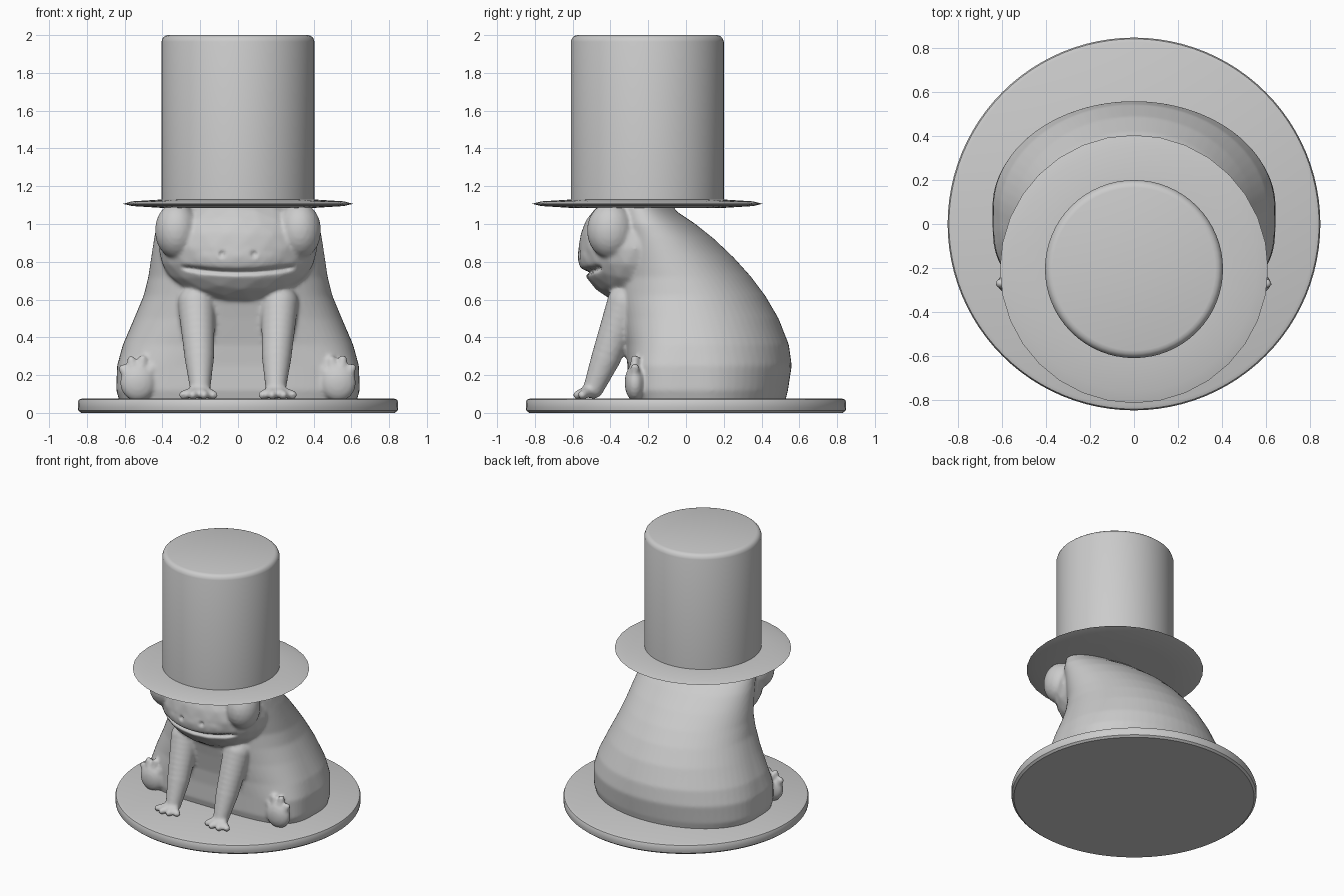
import bpy, bmesh
from math import sin, cos, pi, exp
from mathutils import Vector, Matrix

default_cube = bpy.data.objects.get("Cube")
if default_cube:
    bpy.data.objects.remove(default_cube)

grey = bpy.data.materials.new("plain grey")
grey.use_nodes = True
colour = (0.6, 0.6, 0.6, 1)
grey.diffuse_color = colour
grey.node_tree.nodes["Principled BSDF"].inputs["Base Color"].default_value = colour


def finish(name, bm):
    """Turn a bmesh into a named grey object and make it active."""
    bmesh.ops.recalc_face_normals(bm, faces=bm.faces)
    mesh = bpy.data.meshes.new(name)
    bm.to_mesh(mesh)
    bm.free()
    mesh.materials.append(grey)
    obj = bpy.data.objects.new(name, mesh)
    bpy.context.collection.objects.link(obj)
    bpy.ops.object.select_all(action="DESELECT")
    obj.select_set(True)
    bpy.context.view_layer.objects.active = obj
    return obj


def loft(bm, rings):
    """Skin a stack of closed rings and cap both ends."""
    loops = [[bm.verts.new(point) for point in ring] for ring in rings]
    for low, high in zip(loops, loops[1:]):
        for i in range(len(low)):
            j = (i + 1) % len(low)
            bm.faces.new((low[i], low[j], high[j], high[i]))
    bm.faces.new(loops[0][::-1])
    bm.faces.new(loops[-1])


def turned(name, profile, sides, centre_y=0):
    """Lathe a (radius, height) profile around a vertical axis."""
    bm = bmesh.new()
    angles = [2 * pi * i / sides for i in range(sides)]
    loft(bm, [[(r * cos(a), centre_y + r * sin(a), z) for a in angles]
              for r, z in profile])
    obj = finish(name, bm)
    bpy.ops.object.shade_smooth_by_angle(angle=pi / 5)
    return obj


def ball(bm, centre, radii):
    matrix = Matrix.Translation(centre) @ Matrix.Diagonal((*radii, 1))
    bmesh.ops.create_icosphere(bm, subdivisions=3, radius=1, matrix=matrix)


def limb(bm, start, start_radius, end, end_radius, steps=8):
    """Tapered round limb as a chain of overlapping balls."""
    start, end = Vector(start), Vector(end)
    for i in range(steps + 1):
        t = i / steps
        radius = start_radius + (end_radius - start_radius) * t
        ball(bm, start.lerp(end, t), (radius, radius, radius))


def torso_ring(z, width, front, back, middle, squareness):
    """Elliptical back half and squarer front half."""
    ring = []
    for i in range(64):
        c, s = cos(2 * pi * i / 64), sin(2 * pi * i / 64)
        power = 1 if s > 0 else 2 / squareness
        reach = back - middle if s > 0 else middle - front
        x = width * abs(c) ** power * (1 if c > 0 else -1)
        y = middle + reach * abs(s) ** power * (1 if s > 0 else -1)
        ring.append((x, y, z))
    return ring


# Frog body: torso
frog = bmesh.new()
loft(frog, [torso_ring(*row) for row in (
    (0.04, 0.62, -0.29, 0.52, 0.08, 4),
    (0.12, 0.645, -0.31, 0.54, 0.08, 4),
    (0.25, 0.64, -0.31, 0.56, 0.08, 4),
    (0.36, 0.61, -0.32, 0.545, 0.06, 3.2),
    (0.5, 0.55, -0.35, 0.49, 0.03, 2.6),
    (0.62, 0.5, -0.38, 0.42, 0, 2.3),
    (0.72, 0.475, -0.4, 0.345, -0.05, 2),
    (0.82, 0.46, -0.4, 0.255, -0.1, 2),
    (0.92, 0.445, -0.4, 0.15, -0.15, 2),
    (1.0, 0.43, -0.4, 0.05, -0.2, 2),
    (1.1, 0.38, -0.4, -0.1, -0.25, 2),
)])

# Head, eyes, arms and feet
ball(frog, (0, -0.27, 0.87), (0.42, 0.3, 0.3))
ball(frog, (0, -0.41, 0.83), (0.3, 0.165, 0.15))
for side in (-1, 1):
    ball(frog, (side * 0.325, -0.4, 0.965), (0.115, 0.125, 0.15))
    limb(frog, (side * 0.22, -0.32, 0.58), 0.1, (side * 0.205, -0.42, 0.3), 0.08)
    limb(frog, (side * 0.205, -0.42, 0.3), 0.08, (side * 0.2, -0.49, 0.13), 0.055)
    for spread in (-0.08, -0.03, 0.03, 0.08):
        limb(frog, (side * 0.2, -0.5, 0.12), 0.035,
             (side * 0.21 + spread, -0.59 + abs(spread) / 2, 0.095), 0.024)
    # Upright hind foot with toes
    ball(frog, (side * 0.53, -0.27, 0.16), (0.095, 0.055, 0.1))
    for spread, tip in ((-0.08, 0.235), (-0.035, 0.28), (0.025, 0.285), (0.075, 0.24)):
        limb(frog, (side * 0.53 + spread / 2, -0.275, 0.18), 0.035,
             (side * 0.53 + spread, -0.27, tip), 0.023)

body = finish("frog_body", frog)
fuse = body.modifiers.new("fuse", "REMESH")
fuse.mode = "VOXEL"
fuse.voxel_size = 0.011
soften = body.modifiers.new("soften", "SMOOTH")
soften.factor = 0.5
soften.iterations = 6
for modifier in ("fuse", "soften"):
    bpy.ops.object.modifier_apply(modifier=modifier)

# Press the mouth line and nostrils into the face
for vert in body.data.vertices:
    x, y, z = vert.co
    if y < -0.35 and z > 0.6:
        mouth_height = 0.745 + 0.3 * x * x
        fade = max(0, min(1, (0.31 - abs(x)) * 20))
        dent = 0.03 * fade * exp(-((z - mouth_height) / 0.013) ** 2)
        dent += 0.02 * exp(-((abs(x) - 0.085) ** 2 + (z - 0.84) ** 2) / 0.0002)
        vert.co.y += dent
bpy.ops.object.shade_smooth()

# Base plate and hat
turned("base_plate", [(0.83, 0), (0.845, 0.012), (0.848, 0.03), (0.848, 0.055),
                      (0.842, 0.07), (0.825, 0.076)], 96)
turned("hat_brim", [(0.4, 1.085), (0.56, 1.095), (0.61, 1.107),
                    (0.56, 1.12), (0.4, 1.13)], 32, -0.205)
turned("hat_crown", [(0.405, 1.1), (0.405, 1.965), (0.398, 1.985),
                     (0.385, 1.996), (0.37, 2)], 64, -0.205)
